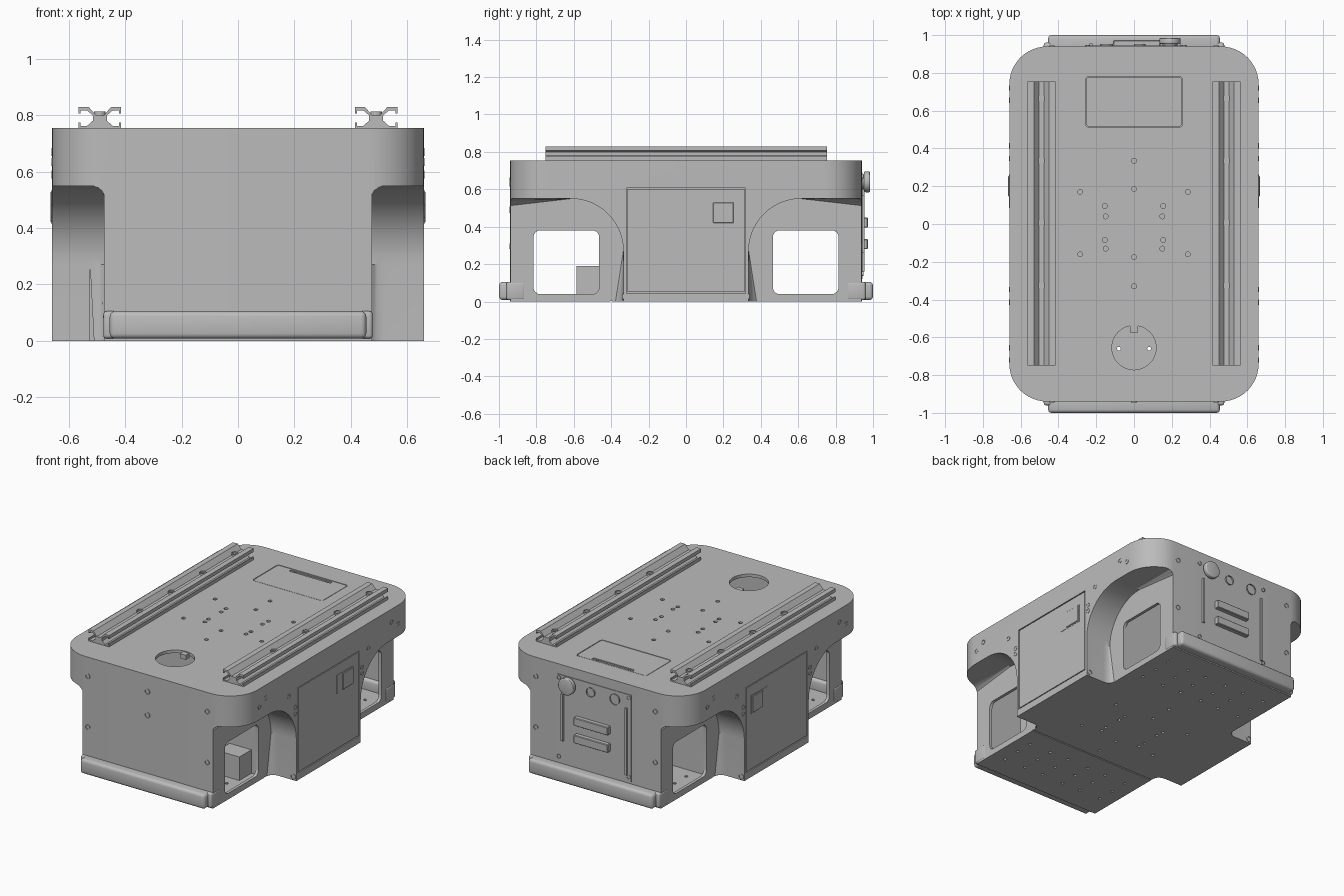
import bpy, bmesh, math
from mathutils import Vector, Matrix

old = bpy.data.objects.get("Cube")
if old:
    bpy.data.objects.remove(old, do_unlink=True)

grey = bpy.data.materials.new("plain grey")
grey.use_nodes = True
grey.diffuse_color = (0.5, 0.5, 0.5, 1)
grey.node_tree.nodes["Principled BSDF"].inputs["Base Color"].default_value = (0.5, 0.5, 0.5, 1)


def finish(name, bm):
    """Turn a bmesh into a named, shaded object."""
    bmesh.ops.recalc_face_normals(bm, faces=bm.faces)
    mesh = bpy.data.meshes.new(name)
    bm.to_mesh(mesh)
    bm.free()
    mesh.materials.append(grey)
    ob = bpy.data.objects.new(name, mesh)
    bpy.context.collection.objects.link(ob)
    return ob


def smooth(ob):
    bpy.ops.object.select_all(action='DESELECT')
    ob.select_set(True)
    bpy.context.view_layer.objects.active = ob
    bpy.ops.object.shade_smooth_by_angle(angle=math.radians(30))


def add_prism(bm, pts, axis, a, b):
    """Extrude a flat outline along an axis from a to b."""
    def place(p, t):
        return {'x': (t, p[0], p[1]), 'y': (p[0], t, p[1]), 'z': (p[0], p[1], t)}[axis]
    lo = [bm.verts.new(place(p, a)) for p in pts]
    hi = [bm.verts.new(place(p, b)) for p in pts]
    bm.faces.new(lo)
    bm.faces.new(hi)
    for i in range(len(pts)):
        j = (i + 1) % len(pts)
        bm.faces.new((lo[i], lo[j], hi[j], hi[i]))


def prism(name, pts, axis, a, b):
    bm = bmesh.new()
    add_prism(bm, pts, axis, a, b)
    return finish(name, bm)


def round_rect(x0, x1, y0, y1, r, n=6):
    pts = []
    corners = ((x1 - r, y1 - r), (x0 + r, y1 - r), (x0 + r, y0 + r), (x1 - r, y0 + r))
    for k, (cx, cy) in enumerate(corners):
        for i in range(n + 1):
            t = math.pi / 2 * (k + i / n)
            pts.append((cx + r * math.cos(t), cy + r * math.sin(t)))
    return pts


def circle(cx, cy, r, n=32):
    return [(cx + r * math.cos(2 * math.pi * i / n), cy + r * math.sin(2 * math.pi * i / n)) for i in range(n)]


def box(name, x, y, z, bevel=0, segments=3):
    bm = bmesh.new()
    x, y, z = sorted(x), sorted(y), sorted(z)
    add_prism(bm, [(x[0], y[0]), (x[1], y[0]), (x[1], y[1]), (x[0], y[1])], 'z', *z)
    if bevel:
        bmesh.ops.bevel(bm, geom=bm.edges[:], offset=bevel, segments=segments, profile=0.5, affect='EDGES')
    ob = finish(name, bm)
    if bevel:
        smooth(ob)
    return ob


def cut(target, cutter):
    mod = target.modifiers.new("cut", 'BOOLEAN')
    mod.operation, mod.solver, mod.object = 'DIFFERENCE', 'EXACT', cutter
    bpy.context.view_layer.objects.active = target
    bpy.ops.object.modifier_apply(modifier=mod.name)
    bpy.data.objects.remove(cutter, do_unlink=True)


def screw(name, pos, normal, r=0.016, h=0.004, socket=0.5):
    """Round head with a sunken socket, facing along the normal."""
    bm = bmesh.new()
    add_prism(bm, circle(0, 0, r, 16), 'z', -0.004, h)
    bm.faces.ensure_lookup_table()
    top = bm.faces[1]
    bmesh.ops.inset_region(bm, faces=[top], thickness=r * socket)
    bmesh.ops.translate(bm, verts=top.verts, vec=(0, 0, -h))
    turn = Vector(normal).to_track_quat('Z', 'Y').to_matrix().to_4x4()
    bm.transform(Matrix.Translation(pos) @ turn)
    return finish(name, bm)


# Main shell: rounded block with a chamfered top rim
bm = bmesh.new()
add_prism(bm, round_rect(-.66, .66, -.94, .94, .2, 12), 'z', 0, .755)
rim = [e for e in bm.edges if all(v.co.z > .7 for v in e.verts)]
bmesh.ops.bevel(bm, geom=rim, offset=.047, segments=1, affect='EDGES')
shell = finish("body_shell", bm)

# Wheel wells with a filleted inner edge
for sx in (-1, 1):
    for sy in (-1, 1):
        arch = [(-1.1, -.1), (-.335, -.1)]
        arch += [(-.615 + .28 * math.cos(t), .27 + .28 * math.sin(t))
                 for t in (math.pi / 2 * i / 14 for i in range(15))]
        arch.append((-1.1, .55))
        bm = bmesh.new()
        add_prism(bm, [(-sy * y, z) for y, z in arch], 'x', sx * .475, sx * .8)
        inner = [e for e in bm.edges if all(abs(v.co.x) < .48 for v in e.verts)]
        bmesh.ops.bevel(bm, geom=inner, offset=.05, segments=5, profile=.5, affect='EDGES')
        cut(shell, finish("well_cutter", bm))

# Hollow end bays and the axle windows through their side walls
for s in (-1, 1):
    cut(shell, box("bay_cutter", (-.455, .455), (s * .46, s * .92), (.035, .735)))
    window = round_rect(min(s * .465, s * .815), max(s * .465, s * .815), .04, .38, .035)
    cut(shell, prism("window_cutter", window, 'x', -.7, .7))

# Recesses for side doors and top hatch, round port in the deck, seam underneath
for s in (-1, 1):
    cut(shell, box("door_cutter", (s * .65, s * .7), (-.318, .318), (.043, .608)))
cut(shell, prism("hatch_cutter", round_rect(-.257, .257, .512, .782, .02), 'z', .745, .8))
cut(shell, prism("port_cutter", circle(0, -.655, .117, 48), 'z', .7, .8))
cut(shell, box("seam_cutter", (-.6, .6), (-.404, -.396), (-.01, .006)))

# Small drilled holes in the deck and floor
half = [(.285, .17), (.155, .095), (.15, .04), (.155, -.085), (.15, -.13), (.285, -.16)]
holes = [(s * x, y) for x, y in half for s in (-1, 1)] + [(0, y) for y in (.335, .185, -.175, -.33)]
bm = bmesh.new()
for x, y in holes:
    add_prism(bm, circle(x, y, .013, 12), 'z', .72, .8)
    add_prism(bm, circle(x, y, .010, 12), 'z', -.02, .02)
for s in (-1, 1):
    for x in (-.38, -.22, -.08, .08, .22, .38):
        for y in (.54, .66, .78):
            add_prism(bm, circle(x, s * y, .010, 12), 'z', -.02, .06)
cut(shell, finish("hole_cutter", bm))
smooth(shell)

# Hatch with finger slot, and the port tab
hatch = prism("top_hatch", round_rect(-.253, .253, .516, .778, .017), 'z', .743, .754)
cut(hatch, box("slot_cutter", (-.15, .15), (.748, .768), (.747, .8)))
for s in (-1, 1):
    screw("hatch_screw", (s * .115, .758, .748), (0, 0, 1), .008)
box("port_tab", (-.022, .022), (-.575, -.535), (.72, .75))

# Mounting rails: slotted extrusion profile, mirrored
side = [(.075, 0), (.075, .02), (.068, .02), (.068, .008), (.045, .008), (.025, .026), (.025, .045),
        (.045, .062), (.068, .062), (.068, .052), (.075, .052), (.075, .075), (.04, .075), (.014, .045)]
profile = side + [(-x, z) for x, z in reversed(side)]
for s in (-1, 1):
    prism("deck_rail", [(s * .49 + x, .755 + z) for x, z in profile], 'y', -.75, .755)
    for y in (.665, .335, .005, -.325):
        screw("rail_screw", (s * .49, y, .803), (0, 0, 1), .02, .01)

# Bumpers at both ends with corner cheeks
for s in (-1, 1):
    box("bumper", (-.455, .455), (s * .9, s), (.008, .105), .018)
    for k in (-1, 1):
        box("bumper_cheek", (k * .43, k * .478), (s * .86, s * .96), (.008, .105), .012)

# Side doors with latches, and screws on the flanks
for s in (-1, 1):
    box("side_door", (s * .64, s * .659), (-.312, .312), (.052, .602))
    box("latch_frame", (s * .65, s * .661), (.085, .262), (.415, .535))
    box("latch_cover", (s * .65, s * .666), (.145, .255), (.42, .53), .003, 1)
    box("door_sill", (s * .64, s * .66), (-.316, .316), (.036, .046))
    for k in (-1, 1):
        for y, z in ((.72, .635), (.655, .67), (.415, .59), (.347, .49), (.347, .45)):
            screw("flank_screw", (s * .66, k * y, z), (s, 0, 0), .014, .002)
        screw("well_screw", (s * .64, k * .335, .025), (0, k, 0), .017)

# End panel screws
for s in (-1, 1):
    for x in (-.435, .435):
        for z in (.63, .295):
            screw("end_screw", (x, s * .94, z), (0, s, 0), .015)
for z in (.645, .49):
    screw("front_screw", (0, -.94, z), (0, -1, 0), .017)

# Rear control panel: strips, socket blocks, buttons and stop knob
box("rear_panel", (-.26, .28), (.93, .944), (.12, .69))
box("left_strip", (.23, .245), (.93, .955), (.26, .57))
box("right_strip", (-.235, -.22), (.93, .955), (.16, .6))
for z in (.422, .307):
    box("socket_block", (-.11, .14), (.93, .973), (z - .027, z + .027), .004, 1)
for x, z in ((.265, .67), (.265, .15), (-.245, .67), (-.245, .15)):
    screw("panel_screw", (x, .944, z), (0, 1, 0), .013)
screw("button", (.03, .944, .635), (0, 1, 0), .03, .01, .25)
screw("key_socket", (-.145, .944, .635), (0, 1, 0), .035, .008, .3)
smooth(prism("knob_neck", circle(.19, .64, .04), 'y', .93, .96))
bm = bmesh.new()
add_prism(bm, circle(.19, .64, .056), 'y', .952, .985)
caps = [e for e in bm.edges if abs(e.verts[0].co.y - e.verts[1].co.y) < .001]
bmesh.ops.bevel(bm, geom=caps, offset=.008, segments=3, profile=.5, affect='EDGES')
smooth(finish("stop_knob", bm))

# Equipment box inside the front bay
box("inner_box", (.26, .42), (-.585, -.455), (.034, .19))
